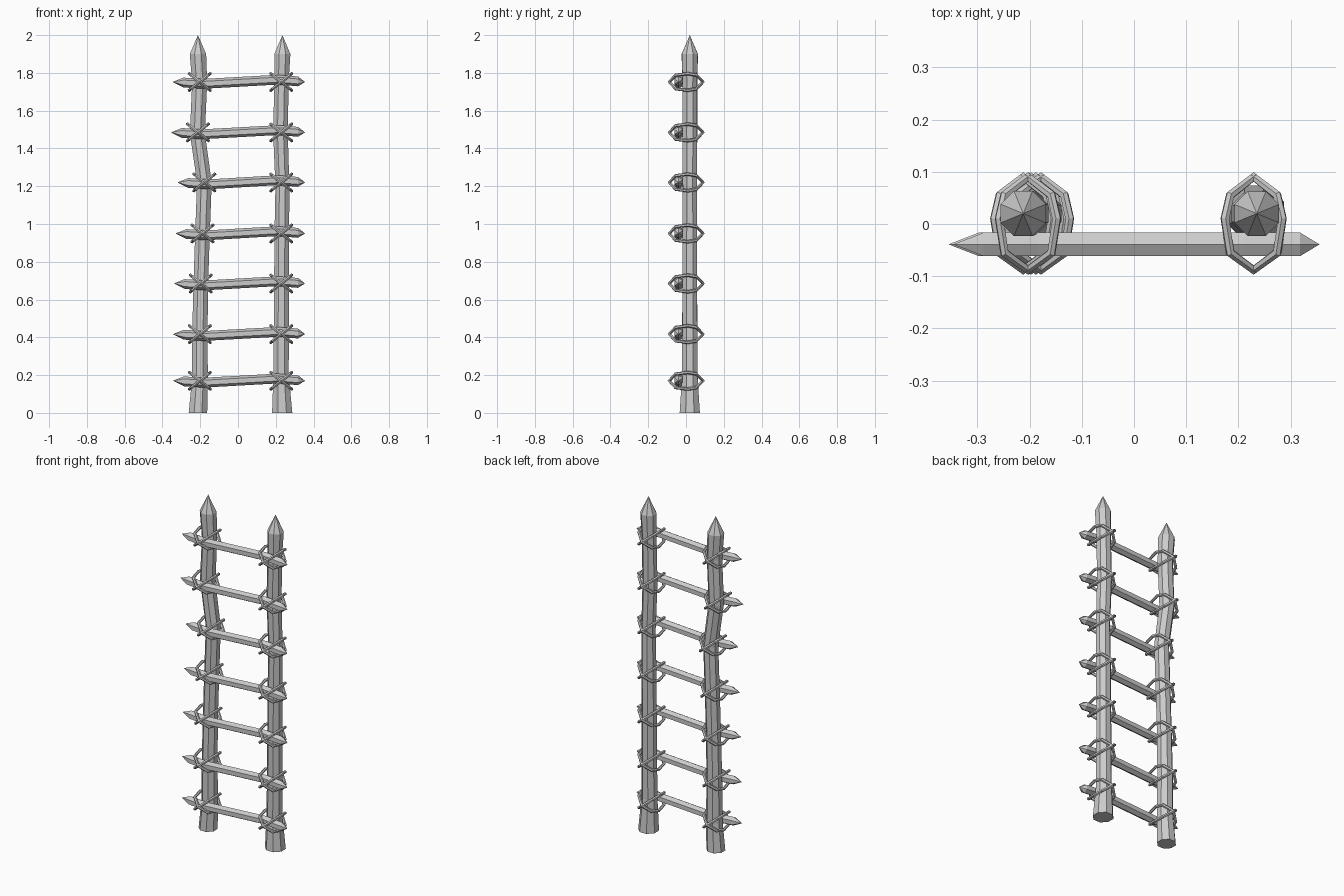
import bpy, bmesh
from math import sin, cos, pi
from mathutils import Vector

if "Cube" in bpy.data.objects:
    bpy.data.objects.remove(bpy.data.objects["Cube"])


def make_object(name, bm):
    bmesh.ops.recalc_face_normals(bm, faces=bm.faces)
    me = bpy.data.meshes.new(name)
    bm.to_mesh(me)
    bm.free()
    ob = bpy.data.objects.new(name, me)
    bpy.context.collection.objects.link(ob)
    return ob


def loft(name, path, u, v, sides, phase=0.0, tip_start=False, tip_end=True):
    """Skin polygon rings along path [(point, radius)], with pointed or capped ends."""
    bm = bmesh.new()
    first, last = path[0], path[-1]
    body = path[1 if tip_start else 0:-1 if tip_end else None]
    rings = []
    for p, r in body:
        ring = []
        for i in range(sides):
            a = phase + 2 * pi * i / sides
            ring.append(bm.verts.new(Vector(p) + r * (cos(a) * u + sin(a) * v)))
        rings.append(ring)
    for a, b in zip(rings, rings[1:]):
        for i in range(sides):
            j = (i + 1) % sides
            bm.faces.new((a[i], a[j], b[j], b[i]))
    for ring, tip, end in ((rings[0], tip_start, first), (rings[-1], tip_end, last)):
        if tip:
            t = bm.verts.new(end[0])
            for i in range(sides):
                bm.faces.new((ring[i], ring[(i + 1) % sides], t))
        else:
            bm.faces.new(ring)
    return make_object(name, bm)


def lashing(name, centre, slope):
    """Tilted eight-point rope loop around post and rung."""
    outline = [(0, .09), (.045, .055), (.055, .01), (.045, -.055),
               (0, -.088), (-.045, -.055), (-.055, .01), (-.045, .055)]
    pts = [Vector((x, y, slope * x)) for x, y in outline]
    axis = Vector((-slope, 0, 1)).normalized()
    bm = bmesh.new()
    rings = []
    for p in pts:
        out = p.normalized()
        rings.append([bm.verts.new(centre + p + .009 * (cos(a) * out + sin(a) * axis))
                      for a in (2 * pi * k / 6 for k in range(6))])
    for i in range(8):
        a, b = rings[i], rings[(i + 1) % 8]
        for k in range(6):
            m = (k + 1) % 6
            bm.faces.new((a[k], a[m], b[m], b[k]))
    make_object(name, bm)


X, Y, Z = Vector((1, 0, 0)), Vector((0, 1, 0)), Vector((0, 0, 1))

# crooked posts: (x, z, radius), sharpened at the top
posts = {
    "left_post": [(-.212, 0, .053), (-.202, .17, .046), (-.202, .42, .044), (-.197, .68, .042),
                  (-.188, .95, .042), (-.178, 1.22, .042), (-.215, 1.48, .043),
                  (-.203, 1.75, .043), (-.212, 1.9, .047), (-.212, 2, 0)],
    "right_post": [(.234, 0, .058), (.228, .2, .044), (.23, .68, .042), (.232, .95, .042),
                   (.235, 1.2, .04), (.225, 1.48, .042), (.23, 1.75, .041),
                   (.235, 1.9, .046), (.235, 2, 0)],
}
for name, prof in posts.items():
    loft(name, [((x, .02, z), r) for x, z, r in prof], X, Y, 8, pi / 8)

# rungs with sharpened ends, and crossed lashings on both posts
rungs = [(.17, -.202), (.417, -.202), (.685, -.197), (.95, -.188),
         (1.22, -.178), (1.485, -.212), (1.752, -.203)]
for n, (z, lx) in enumerate(rungs, 1):
    path = [((lx - .143, -.039, z), 0), ((lx - .085, -.039, z - .003), .026),
            ((lx + .02, -.039, z - .01), .026), ((.21, -.039, z + .012), .026),
            ((.318, -.039, z + .003), .026), ((.355, -.039, z), 0)]
    loft(f"rung_{n}", path, Y, Z, 6, pi / 6, tip_start=True)
    for side, x in (("left", lx), ("right", .229)):
        for k, slope in enumerate((.8, -.8), 1):
            lashing(f"{side}_lashing_{n}_{k}", Vector((x, 0, z)), slope)
